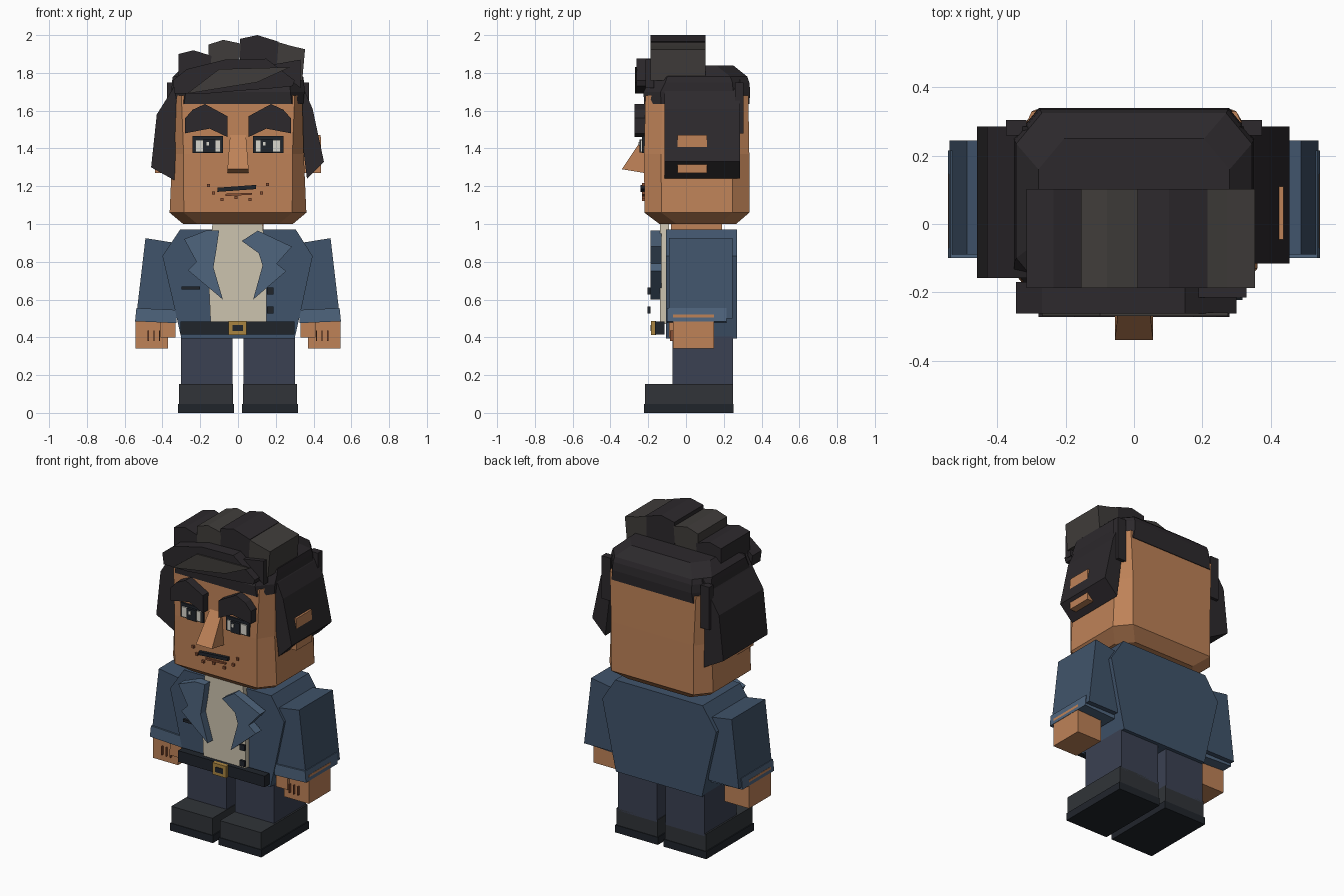
import bpy
from mathutils import Vector


def mat(name, hexcol):
    m = bpy.data.materials.new(name)
    c = [(int(hexcol[i:i + 2], 16) / 255) ** 2.2 for i in (0, 2, 4)]
    m.diffuse_color = (*c, 1)
    return m


SKIN = mat("skin", "bd8158")
HAIR = mat("hair", "302d30")
HAIR2 = mat("hair_light", "423f3d")
JACKET = mat("jacket", "42546a")
LAPEL = mat("lapel", "50657d")
SHIRT = mat("shirt", "cbc2ad")
TROUSER = mat("trousers", "3d4353")
SHOE = mat("shoe", "34373b")
DARK = mat("dark", "25292f")
GOLD = mat("gold", "a98442")
WHITE = mat("eye_white", "d8d6cc")
LIP = mat("lip", "8a5238")


def mesh(name, verts, faces, m):
    me = bpy.data.meshes.new(name)
    me.from_pydata(verts, [], faces)
    me.materials.append(m)
    ob = bpy.data.objects.new(name, me)
    bpy.context.collection.objects.link(ob)
    return ob


def loft(name, rings, m):
    """Closed solid through rings of equal point count (anticlockwise from above)."""
    n = len(rings[0])
    faces = [tuple(reversed(range(n))), tuple(range((len(rings) - 1) * n, len(rings) * n))]
    for r in range(len(rings) - 1):
        for i in range(n):
            j = (i + 1) % n
            faces.append((r * n + i, r * n + j, (r + 1) * n + j, (r + 1) * n + i))
    return mesh(name, [p for r in rings for p in r], faces, m)


def plate(name, pts, y0, y1, m, flip=False):
    """Front-view (x, z) outline pushed from y0 (front) to y1 (back)."""
    if flip:
        pts = [(-x, z) for x, z in pts]
    area = sum(a[0] * b[1] - b[0] * a[1] for a, b in zip(pts, pts[1:] + pts[:1]))
    if area < 0:
        pts = pts[::-1]
    return loft(name, [[(x, y1, z) for x, z in pts], [(x, y0, z) for x, z in pts]], m)


def box(name, x0, x1, y0, y1, z0, z1, m):
    return plate(name, [(x0, z0), (x1, z0), (x1, z1), (x0, z1)], y0, y1, m)


def octagon(hx, y0, y1, z, cx=0.075, cy=0.09):
    return [(-hx + cx, y0, z), (hx - cx, y0, z), (hx, y0 + cy, z), (hx, y1 - cy, z),
            (hx - cx, y1, z), (-hx + cx, y1, z), (-hx, y1 - cy, z), (-hx, y0 + cy, z)]


# Head and neck
loft("head", [octagon(0.29, -0.14, 0.265, 1.0), octagon(0.362, -0.22, 0.335, 1.06),
              octagon(0.348, -0.222, 0.335, 1.37, 0.06), octagon(0.34, -0.215, 0.33, 1.68, 0.04)], SKIN)
box("neck", -0.135, 0.135, -0.08, 0.19, 0.93, 1.03, SKIN)
nose = [(-0.22, 1.27), (-0.34, 1.29), (-0.22, 1.47)]
loft("nose", [[(s * (0.042 if z > 1.4 else 0.056), y, z) for y, z in nose] for s in (1, -1)], SKIN)

# Hair cap, fringe and swept strand
loft("hair_cap", [octagon(0.345, -0.222, 0.335, 1.635, 0.06), octagon(0.352, -0.225, 0.34, 1.70),
                  octagon(0.35, -0.2, 0.335, 1.75), octagon(0.345, -0.19, 0.325, 1.78),
                  octagon(0.28, -0.14, 0.25, 1.84)], HAIR)
plate("fringe", [(-0.335, 1.69), (-0.345, 1.76), (-0.27, 1.82), (-0.07, 1.87), (0.15, 1.875),
                 (0.3, 1.76), (0.29, 1.73), (0.2, 1.72), (0, 1.705), (-0.17, 1.69)], -0.262, -0.17, HAIR)
plate("fringe_strand", [(-0.27, 1.69), (-0.1, 1.82), (0.275, 1.83), (0.1, 1.75)], -0.27, -0.26, HAIR2)
plate("fringe_tip", [(0.16, 1.84), (0.33, 1.87), (0.33, 1.72), (0.28, 1.76)], -0.215, -0.17, HAIR)

# Top tufts
tufts = [(-0.315, -0.14, 1.90, 1.92, 1.89), (-0.155, 0.015, 1.95, 1.975, 1.955),
         (0.01, 0.215, 1.98, 2.0, 1.965), (0.205, 0.355, 1.965, 1.945, 1.925)]
for i, (a, b, za, zm, zb) in enumerate(tufts):
    plate("tuft", [(a, 1.76), (a, za), (0.55 * a + 0.45 * b, zm), (b, zb), (b - 0.015, 1.76)],
          -0.188, 0.102, HAIR2 if i % 2 else HAIR)

# Side hair, slightly different on each side
plate("side_hair_right", [(0.30, 1.78), (0.355, 1.70), (0.395, 1.61), (0.455, 1.33),
                          (0.365, 1.24), (0.345, 1.4)], -0.115, 0.285, HAIR)
plate("side_hair_left", [(-0.31, 1.78), (-0.355, 1.70), (-0.43, 1.58), (-0.46, 1.30),
                         (-0.325, 1.225), (-0.33, 1.5)], -0.158, 0.285, HAIR)

for s in (-1, 1):
    f = s < 0

    def sbox(name, a, b, *rest):
        return box(name, min(s * a, s * b), max(s * a, s * b), *rest)

    # Ear and rear sideburn
    plate("ear", [(0.34, 1.27), (0.44, 1.27), (0.438, 1.47), (0.34, 1.47)], -0.045, 0.11, SKIN, f)
    sbox("rear_lock", 0.315, 0.375, 0.26, 0.305, 1.48, 1.75, HAIR)
    # Brow and eye
    plate("brow", [(0.055, 1.46), (0.055, 1.57), (0.175, 1.635), (0.24, 1.605), (0.28, 1.56),
                   (0.28, 1.48), (0.15, 1.505)], -0.272, -0.21, HAIR, f)
    sbox("eye_frame", 0.08, 0.24, -0.232, -0.21, 1.375, 1.465, DARK)
    sbox("eye_white", 0.092, 0.226, -0.24, -0.22, 1.382, 1.445, WHITE)
    sbox("iris", 0.12, 0.185, -0.247, -0.23, 1.378, 1.448, DARK)
    box("eye_glint", s * 0.15 - 0.018, s * 0.15 - 0.004, -0.252, -0.24, 1.415, 1.435, WHITE)
    # Sleeve, cuff, hand, thumb and finger marks
    plate("sleeve", [(0.335, 0.90), (0.49, 0.925), (0.54, 0.50), (0.33, 0.50)], -0.09, 0.245, JACKET, f)
    plate("cuff", [(0.325, 0.545), (0.538, 0.555), (0.545, 0.485), (0.325, 0.475)], -0.1, 0.215, LAPEL, f)
    sbox("hand", 0.37, 0.543, -0.07, 0.147, 0.34, 0.52, SKIN)
    sbox("thumb", 0.33, 0.41, -0.09, 0.07, 0.40, 0.5, SKIN)
    for x in (0.415, 0.445, 0.475):
        sbox("finger_line", x - 0.003, x + 0.003, -0.085, -0.06, 0.38, 0.435, LIP)
    # Leg and shoe
    sbox("leg", 0.03, 0.302, -0.072, 0.248, 0.14, 0.45, TROUSER)
    sbox("shoe", 0.026, 0.312, -0.218, 0.248, 0.04, 0.153, SHOE)
    sbox("sole", 0.02, 0.318, -0.222, 0.252, 0, 0.047, DARK)
    # Lapel
    plate("lapel", [(0.10, 0.965), (0.17, 0.965), (0.285, 0.92), (0.22, 0.80), (0.265, 0.755),
                    (0.08, 0.60), (0.13, 0.77), (0.115, 0.86)] if s < 0 else
          [(0.02, 0.91), (0.105, 0.965), (0.285, 0.88), (0.205, 0.79), (0.255, 0.75),
           (0.08, 0.60), (0.13, 0.78), (0.11, 0.845)], -0.188, -0.13, LAPEL, f)

# Mouth and stubble
plate("mouth", [(-0.11, 1.17), (0.095, 1.185), (0.097, 1.207), (-0.108, 1.192)], -0.24, -0.21, DARK)
plate("lower_lip", [(-0.065, 1.148), (0.075, 1.155), (0.075, 1.165), (-0.065, 1.16)], -0.232, -0.21, LIP)
for x, z in [(-0.155, 1.205), (-0.13, 1.165), (-0.085, 1.13), (-0.01, 1.14),
             (0.063, 1.13), (0.125, 1.165), (0.155, 1.21)]:
    box("stubble", x - 0.008, x + 0.008, -0.232, -0.21, z - 0.008, z + 0.008, LIP)

# Jacket body, shirt, pocket and buttons
plate("jacket", [(-0.30, 0.395), (0.30, 0.395), (0.335, 0.55), (0.395, 0.83), (0.305, 0.972),
                 (-0.305, 0.972), (-0.40, 0.83), (-0.335, 0.55)], -0.105, 0.27, JACKET)
plate("shirt", [(-0.145, 0.47), (0.15, 0.47), (0.15, 0.8), (0.13, 1.0), (-0.135, 1.0), (-0.16, 0.8)],
      -0.137, -0.09, SHIRT)
box("pocket", -0.30, -0.2, -0.12, -0.1, 0.652, 0.668, DARK)
for z in (0.645, 0.545):
    box("button", 0.153, 0.187, -0.203, -0.188, z - 0.018, z + 0.018, DARK)

# Belt and buckle
box("belt", -0.305, 0.30, -0.163, -0.115, 0.415, 0.485, DARK)
box("buckle", -0.05, 0.046, -0.185, -0.16, 0.413, 0.487, GOLD)
box("buckle_inner", -0.028, 0.026, -0.189, -0.18, 0.434, 0.466, DARK)
